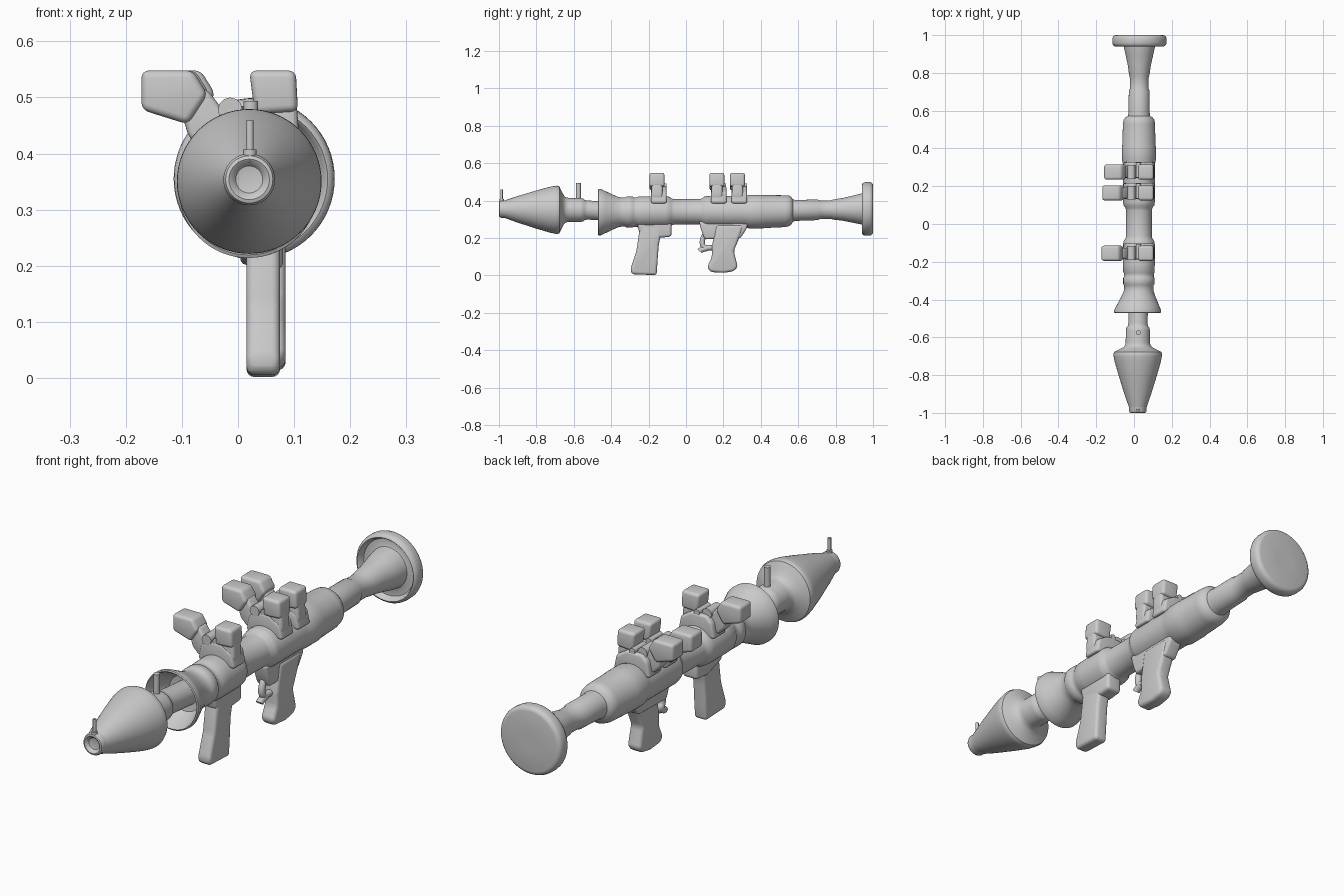
import bpy, bmesh, math
from mathutils import Vector

# The long axis drifts slightly along its length: (y, x centre, z centre)
AXIS = [(-1.0, .020, .354), (-.66, .020, .350), (-.49, .021, .349), (-.47, .018, .338),
        (-.34, .026, .338), (.50, .026, .341), (.60, .027, .348), (1.0, .029, .356)]


def centre(y):
    for (y0, x0, z0), (y1, x1, z1) in zip(AXIS, AXIS[1:]):
        if y <= y1:
            t = max(0, (y - y0) / (y1 - y0))
            return x0 + (x1 - x0) * t, z0 + (z1 - z0) * t
    return AXIS[-1][1:]


def finish(name, bm, angle=40):
    bmesh.ops.recalc_face_normals(bm, faces=bm.faces)
    me = bpy.data.meshes.new(name)
    bm.to_mesh(me)
    bm.free()
    ob = bpy.data.objects.new(name, me)
    bpy.context.collection.objects.link(ob)
    bpy.ops.object.select_all(action='DESELECT')
    ob.select_set(True)
    bpy.context.view_layer.objects.active = ob
    bpy.ops.object.shade_smooth_by_angle(angle=math.radians(angle))
    return ob


def lathe(name, profile, n=64):
    """Revolve (y, radius) points about the long axis and cap both ends."""
    bm = bmesh.new()
    rings = []
    for y, r in profile:
        cx, cz = centre(y)
        rings.append([bm.verts.new((cx + r * math.cos(2 * math.pi * i / n), y,
                                    cz + r * math.sin(2 * math.pi * i / n))) for i in range(n)])
    for a, b in zip(rings, rings[1:]):
        for i in range(n):
            j = (i + 1) % n
            bm.faces.new((a[i], a[j], b[j], b[i]))
    bm.faces.new(rings[0])
    bm.faces.new(rings[-1])
    return finish(name, bm)


def slab(name, points, lo, hi, along, bevel):
    """Extrude an outline: (y, z) along x, or (x, z) along y; round every edge."""
    bm = bmesh.new()
    place = (lambda p, d: (d, p[0], p[1])) if along == 'x' else (lambda p, d: (p[0], d, p[1]))
    a = [bm.verts.new(place(p, lo)) for p in points]
    b = [bm.verts.new(place(p, hi)) for p in points]
    bm.faces.new(a)
    bm.faces.new(b)
    for i in range(len(a)):
        j = (i + 1) % len(a)
        bm.faces.new((a[i], a[j], b[j], b[i]))
    bmesh.ops.recalc_face_normals(bm, faces=bm.faces)
    bmesh.ops.bevel(bm, geom=bm.edges[:], offset=bevel, segments=4, profile=.5,
                    affect='EDGES', clamp_overlap=True)
    return finish(name, bm, 50)


def rod(name, points, radius):
    """Round-ended rod through the points."""
    cu = bpy.data.curves.new(name, 'CURVE')
    cu.dimensions = '3D'
    cu.bevel_depth = radius
    cu.bevel_resolution = 4
    cu.use_fill_caps = True
    sp = cu.splines.new('NURBS')
    sp.points.add(len(points) - 1)
    for p, co in zip(sp.points, points):
        p.co = (*co, 1)
    sp.order_u = min(3, len(points))
    sp.use_endpoint_u = True
    ob = bpy.data.objects.new(name, cu)
    bpy.context.collection.objects.link(ob)
    return ob


# Projectile: dimpled nose, cone, rounded shoulder, stem
lathe("projectile", [
    (-.985, .014), (-.987, .024), (-.996, .030), (-1.0, .036), (-.998, .042), (-.990, .046),
    (-.972, .046), (-.966, .048), (-.90, .071), (-.80, .102), (-.73, .122), (-.70, .128),
    (-.688, .129), (-.677, .125), (-.664, .098), (-.652, .076), (-.642, .067), (-.625, .064),
    (-.565, .064), (-.548, .061), (-.54, .053), (-.525, .051), (-.36, .051)])

# Launcher tube: hollow front bell, stepped body, rear flare and recessed end disc
lathe("launcher_tube", [
    (-.38, .045), (-.385, .075), (-.42, .092), (-.455, .112), (-.467, .115), (-.471, .119),
    (-.468, .124), (-.455, .124), (-.43, .112), (-.39, .093), (-.36, .080), (-.345, .078),
    (-.325, .078), (-.318, .083), (-.285, .083), (-.280, .079), (-.262, .079), (-.255, .083),
    (-.215, .084), (-.11, .084), (-.09, .081), (-.078, .072), (-.065, .068), (.07, .068),
    (.085, .071), (.098, .081), (.115, .084), (.30, .084), (.325, .086), (.34, .090),
    (.41, .090), (.418, .088), (.53, .085), (.553, .081), (.565, .071), (.572, .059),
    (.59, .056), (.705, .055), (.715, .050), (.775, .050), (.79, .054), (.84, .061),
    (.90, .074), (.935, .082), (.945, .083), (.962, .086), (.965, .092), (.965, .118),
    (.958, .123), (.946, .126), (.941, .131), (.944, .137), (.952, .142), (.962, .1435),
    (.982, .1435), (.992, .140), (.998, .133), (1.0, .125), (1.0, .04)])

# Upright pins on the nose and the stem
rod("nose_pin", [(.021, -.986, .385), (.021, -.986, .459)], .007)
rod("nose_pin_root", [(.021, -.986, .385), (.021, -.986, .407)], .012)
rod("stem_pin", [(.023, -.575, .39), (.023, -.575, .494)], .013)

# Front grip with its mounting foot
slab("front_grip", [(-.245, .27), (-.12, .27), (-.145, .17), (-.152, .08), (-.157, .001),
                    (-.290, .006), (-.297, .035), (-.265, .13)], .015, .075, 'x', .024)
slab("front_grip_foot", [(-.265, .29), (-.078, .29), (-.078, .207), (-.15, .200), (-.25, .228)],
     .004, .075, 'x', .014)

# Rear grip, trigger housing and guard
slab("rear_grip", [(.16, .27), (.31, .27), (.285, .20), (.255, .13), (.277, .045), (.255, .022),
                   (.20, .013), (.13, .018), (.113, .045), (.138, .095), (.138, .15)],
     .022, .085, 'x', .020)
slab("trigger_housing", [(.068, .29), (.335, .29), (.325, .25), (.29, .198), (.10, .193), (.085, .23)],
     .016, .080, 'x', .012)
rod("trigger_guard", [(.050, .10, .215), (.050, .085, .19), (.050, .09, .15), (.050, .125, .147),
                      (.050, .16, .147)], .014)
rod("guard_spur", [(.050, .073, .129), (.050, .082, .14), (.050, .115, .145)], .015)

# Three V-shaped sight brackets: two blocks, arms, saddle and centre lug each
for tag, y, dx in (("front", -.155, -.004), ("middle", .165, 0), ("rear", .275, .010)):
    d = .040
    slab(tag + "_left_block", [(-.168 + dx, .548), (-.076 + dx, .548), (-.050 + dx, .505),
                               (-.085 + dx, .452), (-.168 + dx, .478)],
         y - d, y + d, 'y', .013)
    slab(tag + "_left_arm", [(-.085, .52), (-.055, .515), (-.01, .455), (.01, .40),
                             (-.06, .40), (-.088, .43), (-.10, .47)],
         y - .029, y + .029, 'y', .011)
    slab(tag + "_right_block", [(.020, .548), (.103, .548), (.107, .475), (.03, .470)],
         y - d, y + d, 'y', .013)
    slab(tag + "_right_arm", [(.032, .50), (.104, .50), (.109, .43), (.100, .385), (.03, .40)],
         y - .029, y + .029, 'y', .011)
    slab(tag + "_saddle", [(-.058, .385), (-.045, .45), (-.02, .475), (.05, .475), (.10, .445),
                           (.112, .385)], y - .032, y + .052, 'y', .011)
    rod(tag + "_lug", [(-.014, y - .036, .478), (-.014, y + .036, .478)], .022)
    rod(tag + "_small_lug", [(.024, y - .03, .479), (.024, y + .05, .479)], .013)
